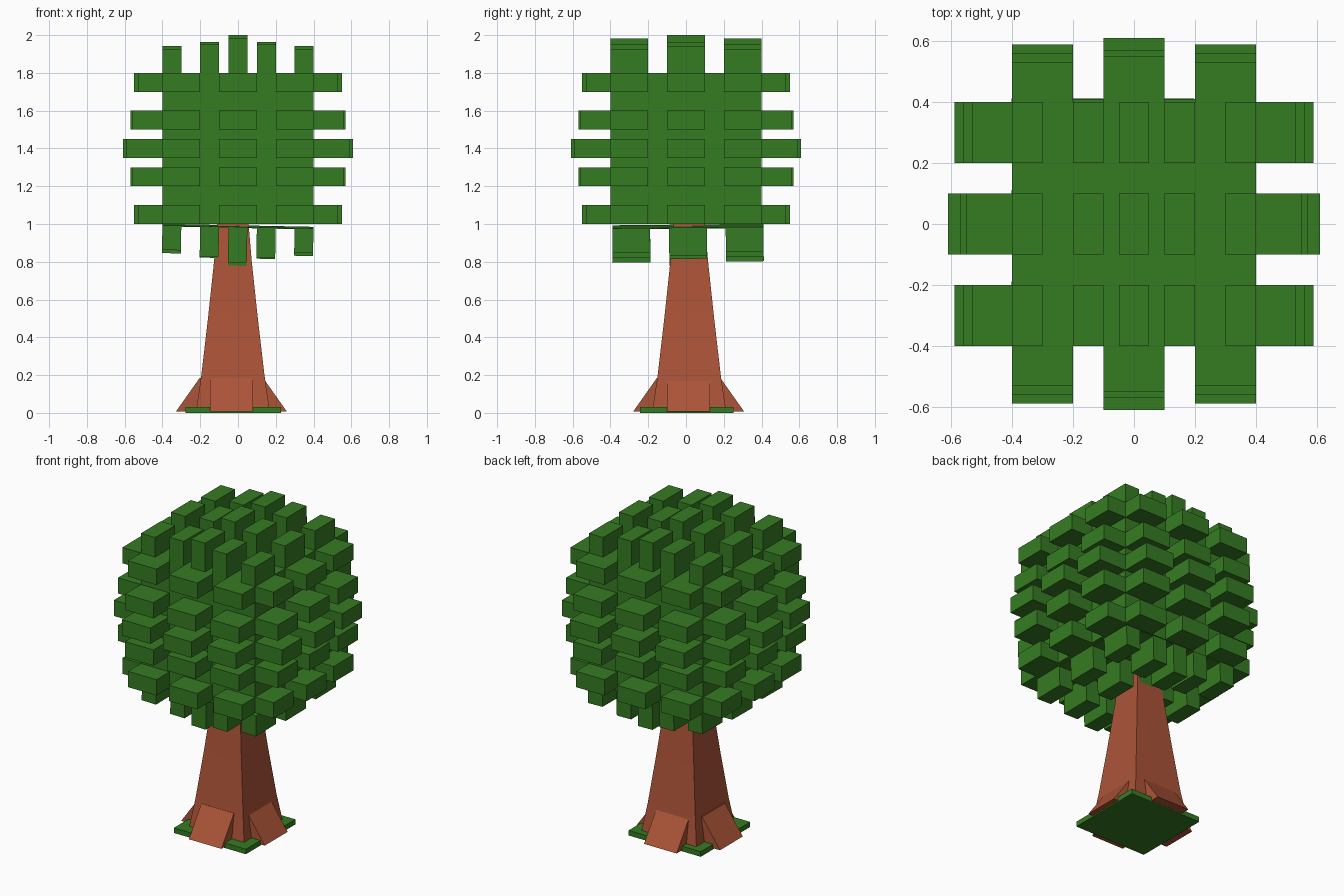
import bpy, bmesh
from math import pi
from mathutils import Matrix, Vector

cube = bpy.data.objects.get("Cube")
if cube:
    bpy.data.objects.remove(cube, do_unlink=True)


def make_material(name, rgb):
    mat = bpy.data.materials.new(name)
    mat.use_nodes = True
    color = (*rgb, 1)
    mat.diffuse_color = color
    bsdf = next(n for n in mat.node_tree.nodes if n.type == 'BSDF_PRINCIPLED')
    bsdf.inputs["Base Color"].default_value = color
    bsdf.inputs["Roughness"].default_value = 0.9
    return mat


leaf_green = make_material("leaf green", (0.036, 0.2, 0.016))
bark_brown = make_material("bark brown", (0.41, 0.088, 0.039))


def finish(name, bm, mat):
    bmesh.ops.recalc_face_normals(bm, faces=bm.faces[:])
    mesh = bpy.data.meshes.new(name)
    bm.to_mesh(mesh)
    bm.free()
    mesh.materials.append(mat)
    obj = bpy.data.objects.new(name, mesh)
    bpy.context.collection.objects.link(obj)
    return obj


def add_box(bm, center, size, matrix=Matrix()):
    place = Matrix.Translation(center) @ Matrix.Diagonal((*size, 1))
    bmesh.ops.create_cube(bm, size=1, matrix=matrix @ place)


def box(name, center, size, mat):
    bm = bmesh.new()
    add_box(bm, center, size)
    return finish(name, bm, mat)


# Leaf blocks: three wide columns by five thin rows, longest in the middle
COLUMNS = (-0.3, 0, 0.3)
ROWS = (-0.35, -0.15, 0, 0.15, 0.35)
OUTER = (0.13, 0.16, 0.19, 0.16, 0.13)
MIDDLE = (0.15, 0.17, 0.21, 0.17, 0.15)


def leaf_blocks(name, matrix, scale=1.0, backing=False):
    bm = bmesh.new()
    for y in COLUMNS:
        for x, length in zip(ROWS, OUTER if y else MIDDLE):
            depth = length * scale
            add_box(bm, (x, y, depth / 2), (0.1, 0.2, depth), matrix)
    if backing:
        add_box(bm, (0, 0, 0), (0.8, 0.8, 0.006), matrix)
    return finish(name, bm, leaf_green)


# Crown
box("crown_core", (0, 0, 1.4), (0.8, 0.8, 0.8), leaf_green)
crown = Matrix.Translation((0, 0, 1.4))
out = Matrix.Translation((0, 0, 0.4))
leaf_blocks("top_leaves", crown @ out, 0.955)
for i, side in enumerate(("left", "back", "right", "front")):
    turn = Matrix.Rotation(i * pi / 2, 4, 'Z') @ Matrix.Rotation(pi / 2, 4, 'Y')
    leaf_blocks(side + "_leaves", crown @ turn @ out)

# The underside is slightly tilted
tilt = Matrix.Rotation(0.02, 4, 'Y') @ Matrix.Rotation(0.01, 4, 'X')
under = Matrix.Translation((0, 0.01, 0.986)) @ tilt @ Matrix.Rotation(pi, 4, 'Y')
leaf_blocks("under_leaves", under, 0.98, backing=True)

# Trunk: stacked squares that flare toward the ground
TRUNK = Vector((-0.027, 0.017, 0))
bm = bmesh.new()
rings = []
for z, half in ((0.01, 0.195), (0.2, 0.167), (0.5, 0.132), (0.8, 0.1), (1.01, 0.082)):
    rings.append([bm.verts.new(TRUNK + Vector((sx * half, sy * half, z)))
                  for sx, sy in ((-1, -1), (1, -1), (1, 1), (-1, 1))])
for low, high in zip(rings, rings[1:]):
    for k in range(4):
        n = (k + 1) % 4
        bm.faces.new((low[k], low[n], high[n], high[k]))
bm.faces.new(rings[0])
bm.faces.new(rings[-1])
finish("trunk", bm, bark_brown)

# Roots: a wedge on each side of the trunk
for i, side in enumerate(("left", "back", "right", "front")):
    bm = bmesh.new()
    turn = Matrix.Translation((-0.035, 0.014, 0)) @ Matrix.Rotation(i * pi / 2, 4, 'Z')
    ends = [[bm.verts.new(turn @ Vector((x, y, z)))
             for x, z in ((0.1, 0.008), (0.293, 0.008), (0.168, 0.185), (0.1, 0.185))]
            for y in (-0.114, 0.114)]
    for face in ends:
        bm.faces.new(face)
    for k in range(4):
        n = (k + 1) % 4
        bm.faces.new((ends[0][k], ends[0][n], ends[1][n], ends[1][k]))
    finish(side + "_root", bm, bark_brown)

# Grass plate at the foot
box("grass_base", (-0.026, 0.003, 0.016), (0.505, 0.495, 0.032), leaf_green)
